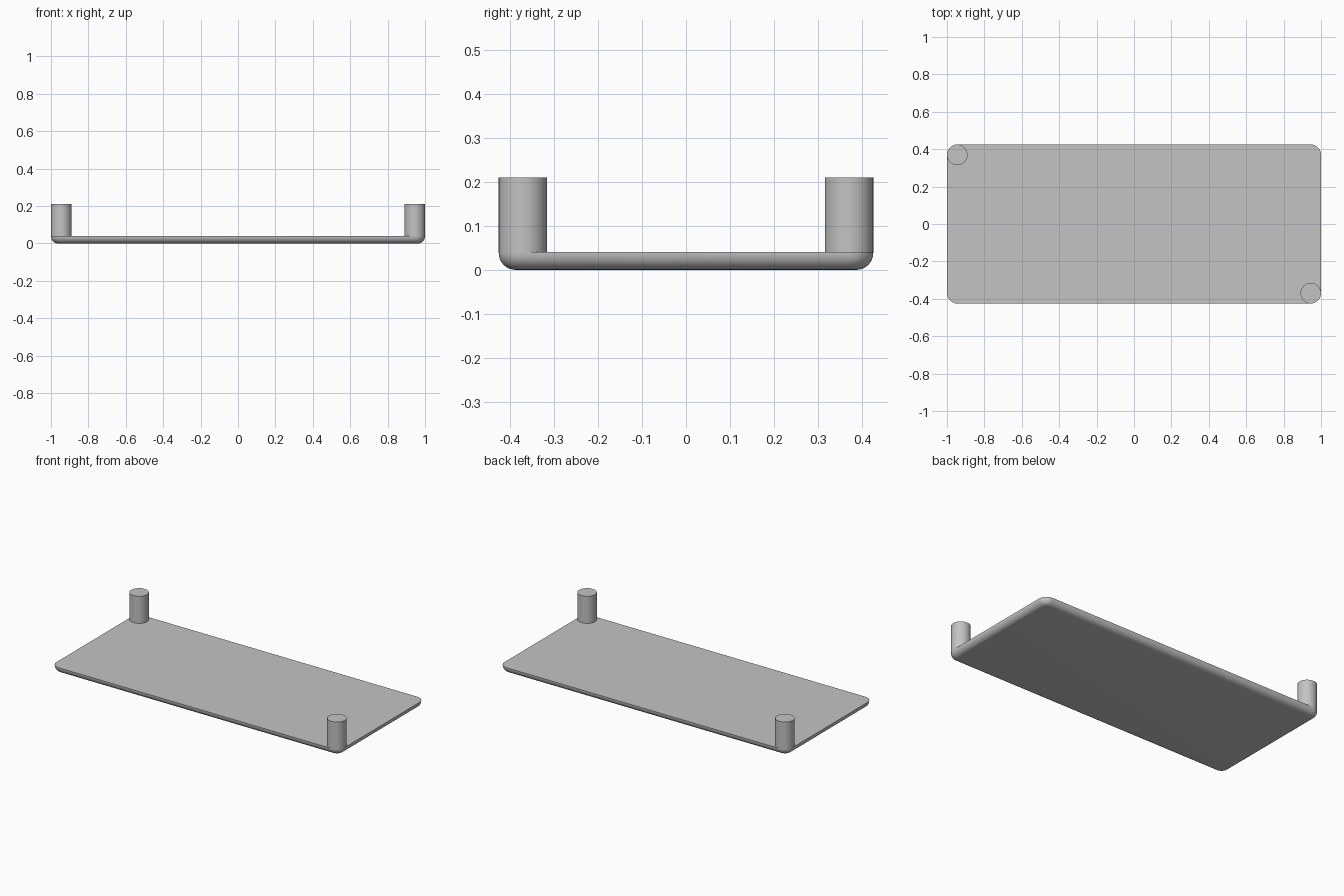
import bpy
import bmesh
from math import cos, sin, pi, radians

cube = bpy.data.objects.get("Cube")
if cube:
    bpy.data.objects.remove(cube, do_unlink=True)

HALF_X, HALF_Y = 1.0, 0.425
PLATE_TOP, POST_TOP = 0.04, 0.21
CORNER, FILLET = 0.055, 0.038
STEPS = 12

grey = bpy.data.materials.new("plain_grey")
grey.use_nodes = True
colour = (0.55, 0.55, 0.55, 1)
grey.diffuse_color = colour
grey.node_tree.nodes["Principled BSDF"].inputs["Base Color"].default_value = colour


def rounded_outline(inset):
    """Rounded rectangle, counter-clockwise, shrunk by inset."""
    points = []
    radius = CORNER - inset
    for corner, (sx, sy) in enumerate([(1, 1), (-1, 1), (-1, -1), (1, -1)]):
        for i in range(STEPS + 1):
            a = pi / 2 * (corner + i / STEPS)
            points.append((sx * (HALF_X - CORNER) + radius * cos(a),
                           sy * (HALF_Y - CORNER) + radius * sin(a)))
    return points


def circle_outline(x, y):
    count = STEPS * 4
    return [(x + CORNER * cos(2 * pi * i / count), y + CORNER * sin(2 * pi * i / count))
            for i in range(count)]


def loft(name, layers, cap_bottom=True):
    """Skin a stack of (outline, height) layers and cap the ends."""
    bm = bmesh.new()
    rings = [[bm.verts.new((x, y, z)) for x, y in outline] for outline, z in layers]
    for low, high in zip(rings, rings[1:]):
        n = len(low)
        for i in range(n):
            j = (i + 1) % n
            bm.faces.new((low[i], low[j], high[j], high[i]))
    bm.faces.new(rings[-1])
    if cap_bottom:
        bm.faces.new(rings[0][::-1])
    mesh = bpy.data.meshes.new(name)
    bm.to_mesh(mesh)
    bm.free()
    mesh.materials.append(grey)
    obj = bpy.data.objects.new(name, mesh)
    bpy.context.collection.objects.link(obj)
    bpy.ops.object.select_all(action="DESELECT")
    obj.select_set(True)
    bpy.context.view_layer.objects.active = obj
    bpy.ops.object.shade_smooth_by_angle(angle=radians(30))
    return obj


# Base plate with rounded corners and a rounded lower edge
layers = []
for i in range(9):
    t = pi / 2 * i / 8
    layers.append((rounded_outline(FILLET * (1 - sin(t))), FILLET * (1 - cos(t))))
layers.append((rounded_outline(0), PLATE_TOP))
loft("base_plate", layers)

# Round posts on two opposite corners, flush with the plate edge
for name, side in (("front_left_post", 1), ("back_right_post", -1)):
    ring = circle_outline(side * (HALF_X - CORNER), -side * (HALF_Y - CORNER))
    loft(name, [(ring, PLATE_TOP), (ring, POST_TOP)], cap_bottom=False)
